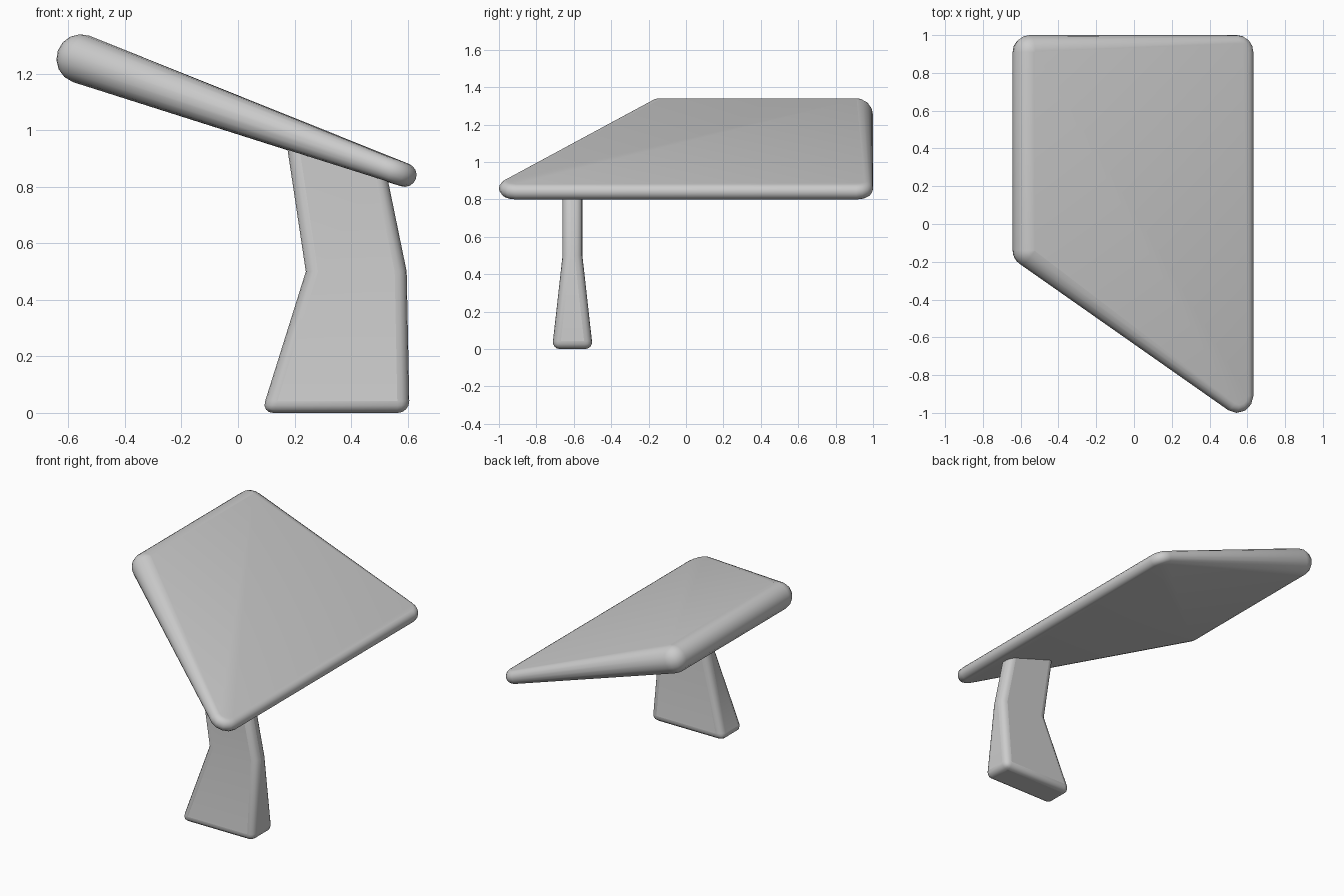
import bpy, bmesh
from math import sin, cos, pi, atan2
from mathutils import Vector

if "Cube" in bpy.data.objects:
    bpy.data.objects.remove(bpy.data.objects["Cube"])


def make_object(name, bm):
    bmesh.ops.recalc_face_normals(bm, faces=bm.faces)
    mesh = bpy.data.meshes.new(name)
    bm.to_mesh(mesh)
    bm.free()
    ob = bpy.data.objects.new(name, mesh)
    bpy.context.collection.objects.link(ob)
    return ob


def loft(name, rings):
    bm = bmesh.new()
    loops = [[bm.verts.new(p) for p in ring] for ring in rings]
    n = len(loops[0])
    for a, b in zip(loops, loops[1:]):
        for i in range(n):
            j = (i + 1) % n
            bm.faces.new((a[i], a[j], b[j], b[i]))
    bm.faces.new(loops[0][::-1])
    bm.faces.new(loops[-1])
    return make_object(name, bm)


def smooth(ob, angle):
    bpy.ops.object.select_all(action='DESELECT')
    ob.select_set(True)
    bpy.context.view_layer.objects.active = ob
    bpy.ops.object.shade_smooth_by_angle(angle=angle)


# Slanted tabletop: tapered slab with fully rounded rim
left, right = Vector((-0.553, 0, 1.252)), Vector((0.590, 0, 0.842))
axis = (right - left).normalized()
normal = Vector((-axis.z, 0, axis.x))
length = (right - left).length - 0.048
diag = atan2(-0.838, -0.545) + 2 * pi
R = 0.09
# corner: distance along slope, y, half thickness, arc start, arc end
corners = [(length, 0.91, 0.042, 0, pi / 2),
           (0, 0.91, 0.087, pi / 2, pi),
           (0, -0.14, 0.087, pi, diag),
           (length, -0.91, 0.042, diag, 2 * pi)]
rings = []
for k in range(9):
    t = -pi / 2 + pi * k / 8
    ring = []
    for u, y, r, a0, a1 in corners:
        for s in range(5):
            a = a0 + (a1 - a0) * s / 4
            d = R - r * (1 - cos(t))
            ring.append(left + axis * (u + d * cos(a))
                        + Vector((0, y + d * sin(a), 0)) + normal * (r * sin(t)))
    rings.append(ring)
top = loft("tabletop", rings)
smooth(top, pi / 4)

# Bent leg: x and z at left and right side, half depth
levels = [(0.083, 0, 0.607, 0, 0.109),
          (0.24, 0.5, 0.597, 0.5, 0.053),
          (0.165, 1.0, 0.52, 0.875, 0.053)]
yc = -0.607
leg = loft("leg", [[(xl, yc - h, zl), (xr, yc - h, zr), (xr, yc + h, zr), (xl, yc + h, zl)]
                   for xl, zl, xr, zr, h in levels])
bev = leg.modifiers.new("rounded edges", 'BEVEL')
bev.width = 0.042
bev.segments = 4
bev.limit_method = 'ANGLE'
bev.angle_limit = pi / 5
smooth(leg, pi / 4)
